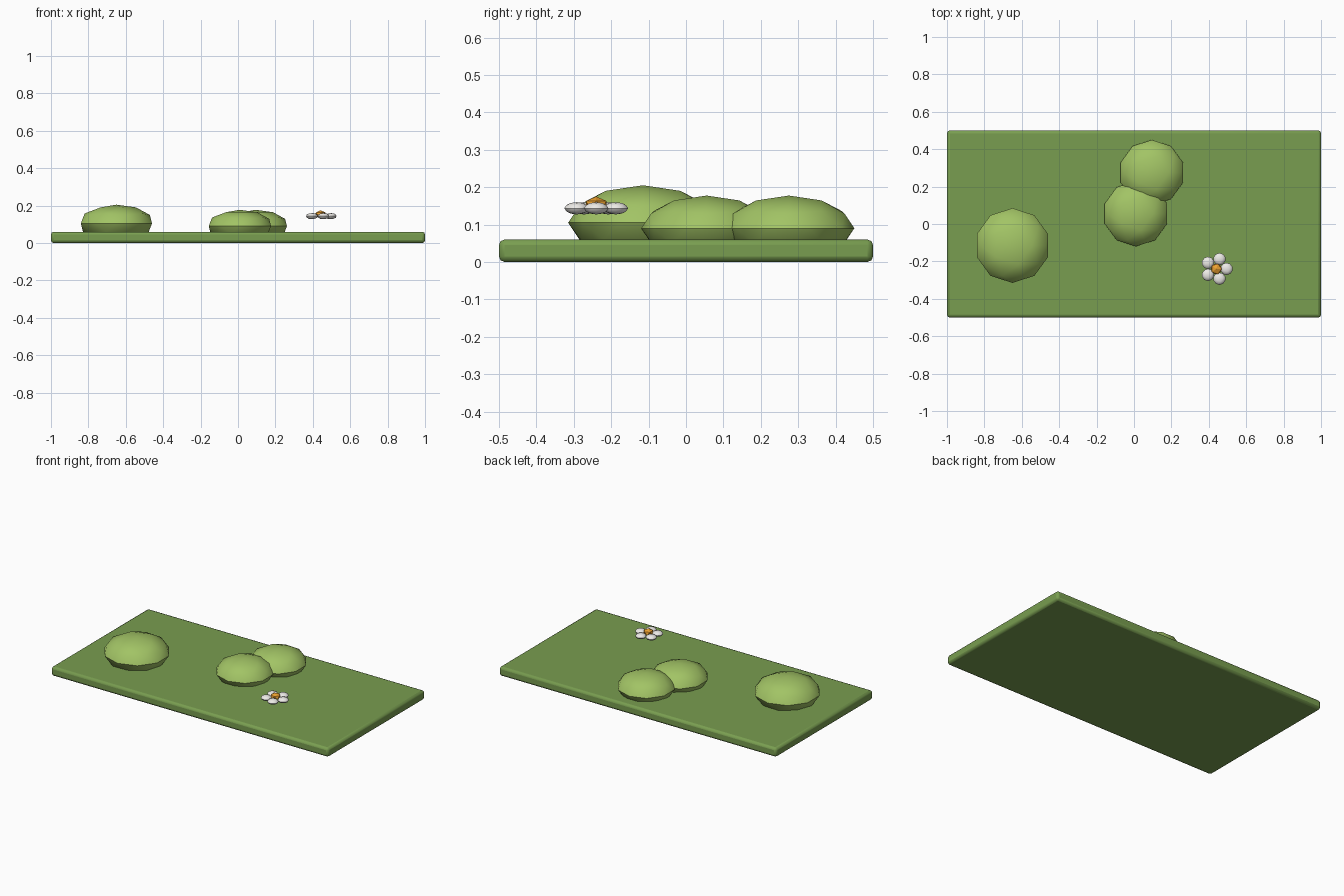
import bpy
from math import cos, sin, tau

if "Cube" in bpy.data.objects:
    bpy.data.objects.remove(bpy.data.objects["Cube"])


def material(name, rgb):
    m = bpy.data.materials.new(name)
    m.diffuse_color = (*rgb, 1)
    m.use_nodes = True
    m.node_tree.nodes["Principled BSDF"].inputs["Base Color"].default_value = m.diffuse_color
    return m


GRASS = material("grass", (0.19, 0.34, 0.08))
BUSH = material("bush", (0.36, 0.55, 0.13))
WHITE = material("petal_white", (0.85, 0.83, 0.80))
ORANGE = material("pollen_orange", (0.85, 0.36, 0.03))


def blob(name, loc, radius, height, subdiv, mat):
    """Squashed low-poly ball; height is its vertical radius."""
    bpy.ops.mesh.primitive_ico_sphere_add(subdivisions=subdiv, radius=radius, location=loc)
    ob = bpy.context.object
    ob.name = name
    ob.scale.z = height / radius
    bpy.ops.object.transform_apply(location=False, rotation=False, scale=True)
    ob.data.materials.append(mat)
    bpy.ops.object.shade_smooth_by_angle()
    return ob


# Ground slab with softened edges
bpy.ops.mesh.primitive_cube_add(size=1, location=(0, 0, 0.03))
slab = bpy.context.object
slab.name = "ground_slab"
slab.scale = (2, 1, 0.06)
bpy.ops.object.transform_apply(location=False, rotation=False, scale=True)
slab.data.materials.append(GRASS)
bevel = slab.modifiers.new("edge_bevel", 'BEVEL')
bevel.width = 0.015
bevel.segments = 2
bpy.ops.object.shade_smooth_by_angle()

# Grassy mounds, sunk into the slab
blob("large_mound", (-0.65, -0.115, 0.105), 0.20, 0.10, 2, BUSH)
blob("front_mound", (0.01, 0.055, 0.09), 0.175, 0.0875, 2, BUSH)
blob("back_mound", (0.095, 0.275, 0.09), 0.175, 0.0875, 2, BUSH)

# Flower: five petals around a centre, hovering over the slab
FX, FY = 0.44, -0.24
for i in range(5):
    a = tau * i / 5
    blob(f"petal_{i + 1}", (FX + 0.055 * cos(a), FY + 0.055 * sin(a), 0.1435),
         0.033, 0.0165, 2, WHITE)
blob("flower_centre", (FX, FY, 0.1535), 0.032, 0.0215, 1, ORANGE)
